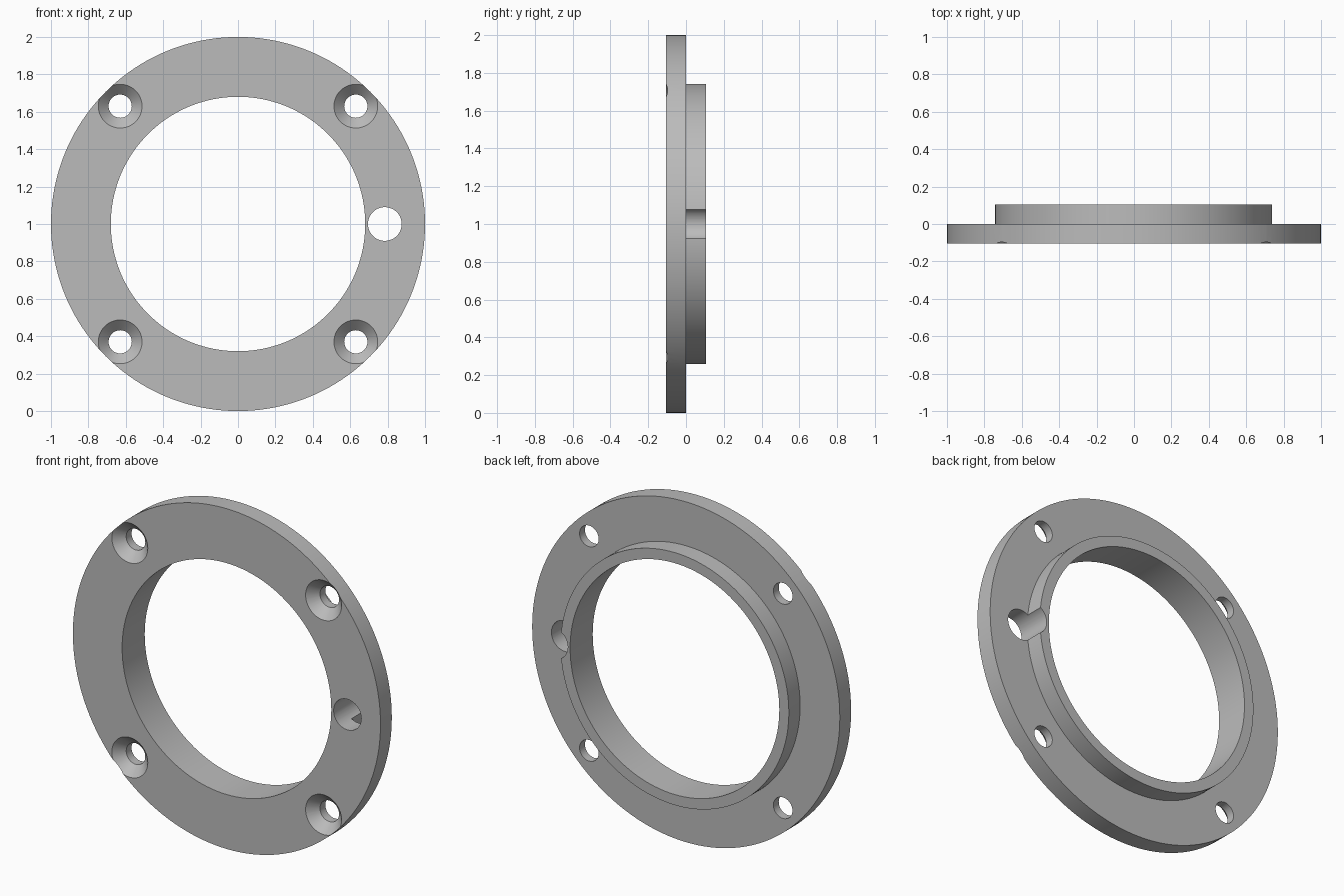
import bpy
import bmesh
from math import cos, sin, tau, radians

cube = bpy.data.objects.get("Cube")
if cube:
    bpy.data.objects.remove(cube, do_unlink=True)

CENTRE_Z = 1.0
DEPTH = 0.105        # thickness of the flange and of the collar
BORE = 0.68
COLLAR = 0.742
SCREW = 0.63         # screw offset from the centre in x and z

grey = bpy.data.materials.new("plain grey")
grey.use_nodes = True
colour = (0.5, 0.5, 0.5, 1)
grey.diffuse_color = colour
grey.node_tree.nodes["Principled BSDF"].inputs["Base Color"].default_value = colour


def lathe(name, profile, x=0.0, z=CENTRE_Z, steps=160, ring=False):
    """Turn (radius, y) points about an axis along y; a ring closes on itself."""
    bm = bmesh.new()
    loops = [[bm.verts.new((x + r * cos(tau * i / steps), y, z + r * sin(tau * i / steps)))
              for i in range(steps)] for r, y in profile]
    pairs = list(zip(loops, loops[1:]))
    if ring:
        pairs.append((loops[-1], loops[0]))
    else:
        bm.faces.new(loops[0])
        bm.faces.new(loops[-1])
    for a, b in pairs:
        for i in range(steps):
            j = (i + 1) % steps
            bm.faces.new((a[i], a[j], b[j], b[i]))
    bmesh.ops.recalc_face_normals(bm, faces=bm.faces)
    mesh = bpy.data.meshes.new(name)
    bm.to_mesh(mesh)
    bm.free()
    mesh.materials.append(grey)
    obj = bpy.data.objects.new(name, mesh)
    bpy.context.collection.objects.link(obj)
    return obj


# Flange with raised collar on the back
flange = lathe("flange_ring", [(BORE, -DEPTH), (1, -DEPTH), (1, 0),
                               (COLLAR, 0), (COLLAR, DEPTH), (BORE, DEPTH)], ring=True)

# Countersunk screw holes
countersink = [(0.137, -DEPTH - 0.02), (0.062, -DEPTH + 0.055), (0.062, 0.05)]
cutters = [lathe("screw_hole_cutter", countersink, sx * SCREW, CENTRE_Z + sz * SCREW, 64)
           for sx in (-1, 1) for sz in (-1, 1)]

# Side hole that also notches the collar
cutters.append(lathe("side_hole_cutter", [(0.09, -0.2), (0.09, 0.2)], 0.785, steps=64))

bpy.context.view_layer.objects.active = flange
flange.select_set(True)
for cutter in cutters:
    cutter.hide_render = True
    cut = flange.modifiers.new("hole", "BOOLEAN")
    cut.operation = "DIFFERENCE"
    cut.solver = "EXACT"
    cut.object = cutter
    bpy.ops.object.modifier_apply(modifier=cut.name)
    bpy.data.objects.remove(cutter, do_unlink=True)

bpy.ops.object.shade_smooth_by_angle(angle=radians(30))
